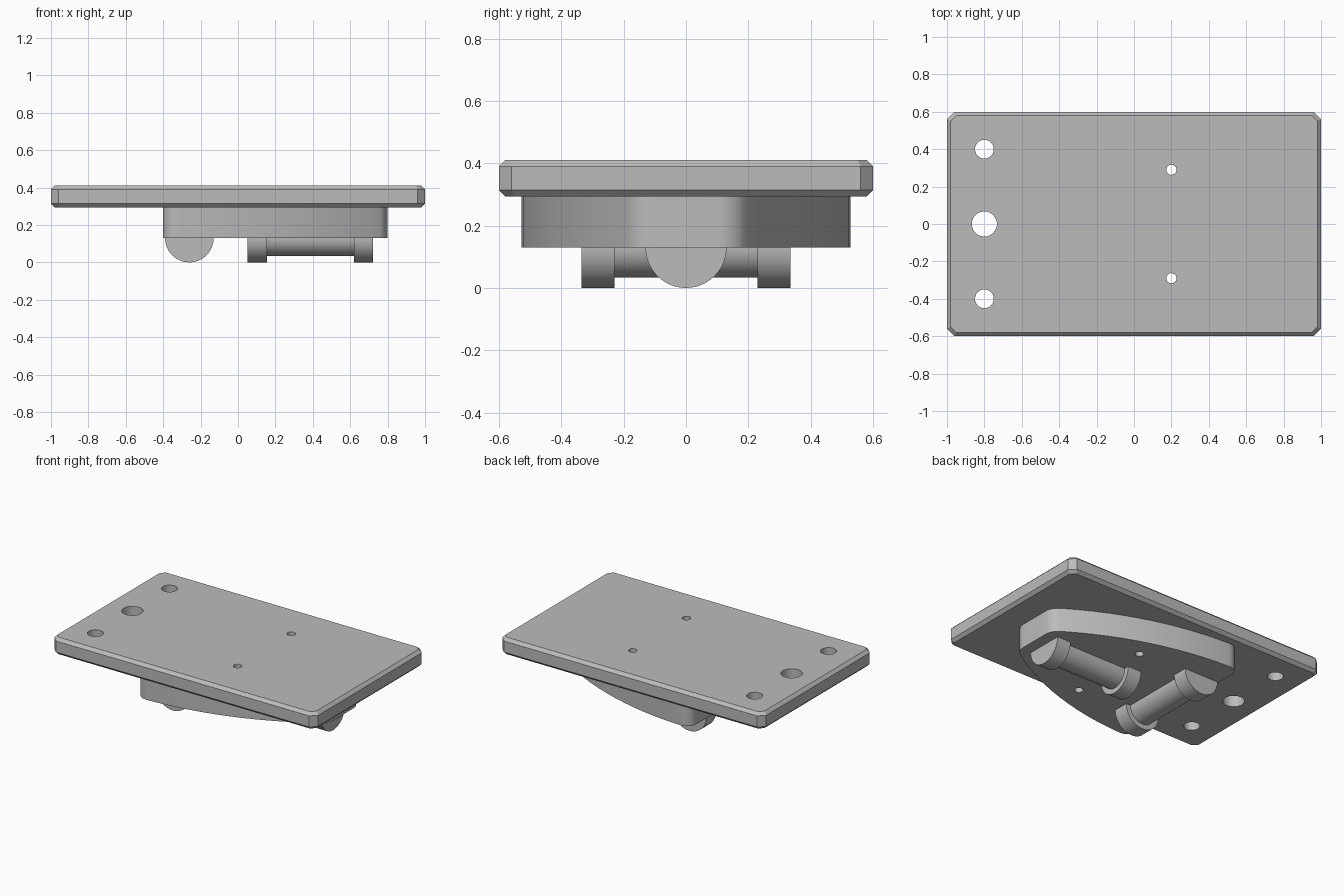
import bpy
import bmesh
import math
from mathutils import Matrix

cube = bpy.data.objects.get("Cube")
if cube:
    bpy.data.objects.remove(cube, do_unlink=True)

grey = bpy.data.materials.new("plain grey")
grey.use_nodes = True
grey.diffuse_color = (0.5, 0.5, 0.5, 1)
grey.node_tree.nodes["Principled BSDF"].inputs["Base Color"].default_value = (0.5, 0.5, 0.5, 1)


def prism(outline, low, high):
    """Extrude a 2D outline along z."""
    bm = bmesh.new()
    face = bm.faces.new([bm.verts.new((x, y, low)) for x, y in outline])
    new = bmesh.ops.extrude_face_region(bm, geom=[face])["geom"]
    top = [v for v in new if isinstance(v, bmesh.types.BMVert)]
    bmesh.ops.translate(bm, verts=top, vec=(0, 0, high - low))
    bmesh.ops.recalc_face_normals(bm, faces=bm.faces)
    return bm


def finish(bm, name):
    mesh = bpy.data.meshes.new(name)
    bm.to_mesh(mesh)
    bm.free()
    mesh.materials.append(grey)
    obj = bpy.data.objects.new(name, mesh)
    bpy.context.collection.objects.link(obj)
    return obj


def activate(obj):
    bpy.ops.object.select_all(action="DESELECT")
    obj.select_set(True)
    bpy.context.view_layer.objects.active = obj


def drill(obj, holes):
    """Cut round vertical holes given as (x, y, radius)."""
    for x, y, radius in holes:
        bm = bmesh.new()
        bmesh.ops.create_cone(bm, cap_ends=True, segments=40, radius1=radius,
                              radius2=radius, depth=2,
                              matrix=Matrix.Translation((x, y, 0)))
        cutter = finish(bm, "hole_cutter")
        cutter.hide_render = True
        activate(obj)
        mod = obj.modifiers.new("hole", "BOOLEAN")
        mod.operation = "DIFFERENCE"
        mod.solver = "EXACT"
        mod.object = cutter
        bpy.ops.object.modifier_apply(modifier=mod.name)
        bpy.data.objects.remove(cutter, do_unlink=True)


def smooth(obj):
    activate(obj)
    bpy.ops.object.shade_smooth_by_angle(angle=math.radians(30))


PLATE_LOW, PLATE_TOP, BASE_LOW = 0.294, 0.41, 0.13
pin_holes = [(0.2, s * 0.29, 0.027) for s in (-1, 1)]

# Plate with clipped corners and chamfered rims
cut = 0.04
quarter = [(1, 0.6 - cut), (1 - cut, 0.6)]
half = quarter + [(-x, y) for x, y in reversed(quarter)]
bm = prism(half + [(-x, -y) for x, y in half], PLATE_LOW, PLATE_TOP)
rims = [e for e in bm.edges if abs(e.verts[0].co.z - e.verts[1].co.z) < 0.001]
bmesh.ops.bevel(bm, geom=rims, offset=0.02, segments=1, affect="EDGES")
plate = finish(bm, "top_plate")
drill(plate, pin_holes + [(-0.8, -0.4, 0.05), (-0.8, 0, 0.067), (-0.8, 0.4, 0.05)])
smooth(plate)

# Tapered base: two wide arcs between flat ends, with rounded corners
R, BACK, FRONT, WIDE = 2.13, -0.4, 0.8, 0.53
steps = 14
sweep = math.asin((FRONT - BACK) / R)
arc = [(BACK + R * math.sin(sweep * i / steps),
        WIDE - R + R * math.cos(sweep * i / steps)) for i in range(steps + 1)]
bm = prism(arc + [(x, -y) for x, y in reversed(arc)], BASE_LOW, PLATE_LOW)


def corners(bm, x):
    return [e for e in bm.edges
            if all(abs(v.co.x - x) < 0.001 for v in e.verts)
            and abs(e.verts[0].co.z - e.verts[1].co.z) > 0.1]


for end, size in ((BACK, 0.07), (FRONT, 0.05)):
    bmesh.ops.bevel(bm, geom=corners(bm, end), offset=size, segments=8,
                    profile=0.5, affect="EDGES")
base = finish(bm, "tapered_base")
drill(base, pin_holes)
smooth(base)


# Half-round bars with thicker collars at both ends
def half_round(name, radius, start, end, matrix):
    n = 32
    outline = [(radius * math.cos(math.pi * i / n), -radius * math.sin(math.pi * i / n))
               for i in range(n + 1)]
    bm = prism(outline, start, end)
    bmesh.ops.transform(bm, matrix=matrix, verts=bm.verts)
    smooth(finish(bm, name))


def bar(name, length, collar, matrix):
    h = length / 2
    half_round(name + "_shaft", 0.096, collar - h, h - collar, matrix)
    half_round(name + "_collar_a", 0.13, -h, collar - h, matrix)
    half_round(name + "_collar_b", 0.13, h - collar, h, matrix)


upright = Matrix.Rotation(math.pi / 2, 4, "X")
bar("cross_bar", 0.67, 0.105, Matrix.Translation((-0.26, 0, BASE_LOW)) @ upright)
bar("long_bar", 0.67, 0.103, Matrix.Translation((0.387, 0, BASE_LOW))
    @ Matrix.Rotation(math.pi / 2, 4, "Z") @ upright)
